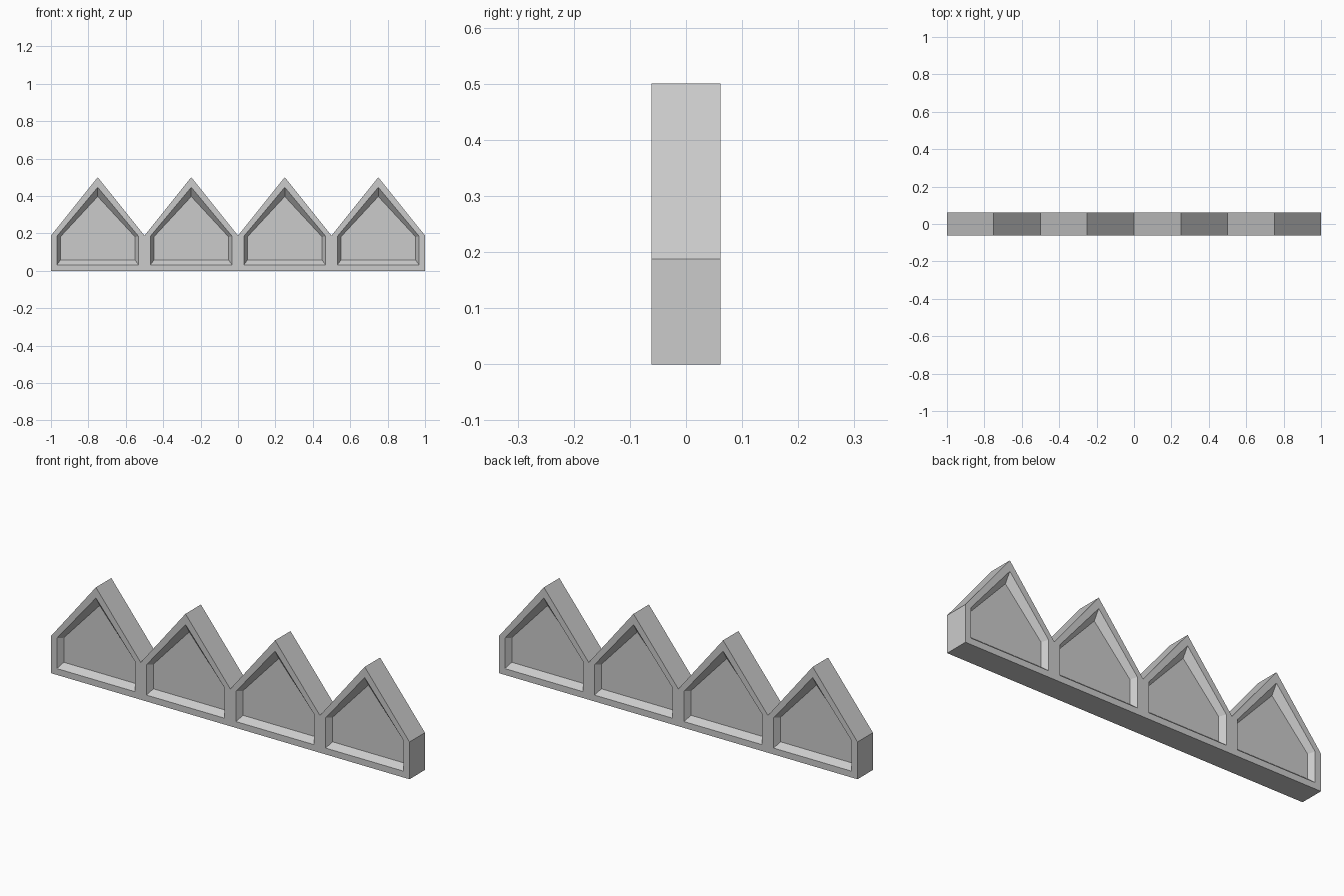
import bpy, bmesh

if "Cube" in bpy.data.objects:
    bpy.data.objects.remove(bpy.data.objects["Cube"])

HALF_DEPTH = 0.0615
RECESS = 0.03
BAYS = [-0.75, -0.25, 0.25, 0.75]


def pentagon(half, bottom, shoulder, peak):
    return [(-half, bottom), (half, bottom), (half, shoulder), (0, peak), (-half, shoulder)]


# Gabled outline, recess rim and recess floor of one bay
outer = pentagon(0.25, 0.0, 0.188, 0.5)
rim = pentagon(0.218, 0.032, 0.185, 0.446)
floor = pentagon(0.2, 0.057, 0.181, 0.397)

bm = bmesh.new()


def ring(profile, cx, y):
    return [bm.verts.new((cx + x, y, z)) for x, z in profile]


def bridge(a, b, sides=range(5)):
    for i in sides:
        j = (i + 1) % 5
        bm.faces.new((a[i], a[j], b[j], b[i]))


for n, cx in enumerate(BAYS):
    outlines = []
    # Frame, bevelled recess and panel on front and back
    for s in (-1, 1):
        o = ring(outer, cx, s * HALF_DEPTH)
        r = ring(rim, cx, s * HALF_DEPTH)
        f = ring(floor, cx, s * (HALF_DEPTH - RECESS))
        bridge(o, r)
        bridge(r, f)
        bm.faces.new(f)
        outlines.append(o)
    # Bottom and gable slopes, plus end walls on the outer bays only
    sides = [0, 2, 3]
    if n == 0:
        sides.append(4)
    if n == len(BAYS) - 1:
        sides.append(1)
    bridge(outlines[0], outlines[1], sides)

bmesh.ops.remove_doubles(bm, verts=bm.verts, dist=0.0005)
bmesh.ops.recalc_face_normals(bm, faces=bm.faces)

mesh = bpy.data.meshes.new("gabled_panel_row")
bm.to_mesh(mesh)
bm.free()
obj = bpy.data.objects.new("gabled_panel_row", mesh)
bpy.context.collection.objects.link(obj)
